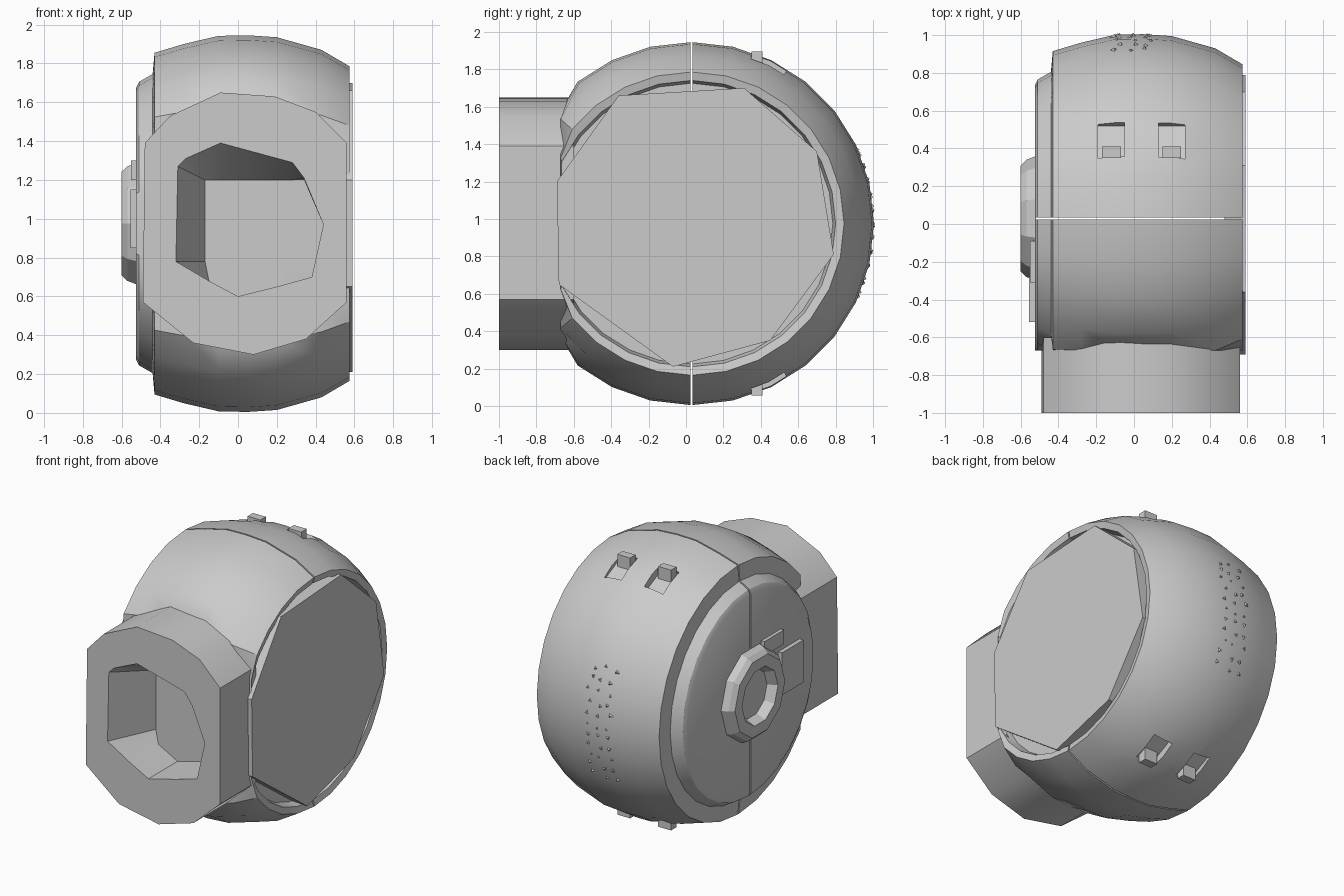
import bpy, bmesh, math, random
from mathutils import Vector, Matrix

default = bpy.data.objects.get("Cube")
if default:
    bpy.data.objects.remove(default, do_unlink=True)

COLOUR = (0.6, 0.6, 0.6, 1)
grey = bpy.data.materials.new("light grey")
grey.use_nodes = True
grey.diffuse_color = COLOUR
for node in grey.node_tree.nodes:
    if node.type == 'BSDF_PRINCIPLED':
        node.inputs["Base Color"].default_value = COLOUR

CY, CZ = 0.03, 0.975      # axis of the barrel body
FRONT = -0.67             # plane where the neck joins the body
random.seed(4)


def finish(name, bm, smooth=False):
    bmesh.ops.remove_doubles(bm, verts=bm.verts, dist=0.0005)
    bmesh.ops.recalc_face_normals(bm, faces=bm.faces)
    mesh = bpy.data.meshes.new(name)
    bm.to_mesh(mesh)
    bm.free()
    mesh.materials.append(grey)
    ob = bpy.data.objects.new(name, mesh)
    bpy.context.collection.objects.link(ob)
    if smooth:
        smooth_object(ob)
    return ob


def smooth_object(ob):
    bpy.ops.object.select_all(action='DESELECT')
    ob.select_set(True)
    bpy.context.view_layer.objects.active = ob
    bpy.ops.object.shade_smooth_by_angle(angle=math.radians(32))


def skin(bm, a, b):
    """Quads between two closed loops of the same length."""
    for i in range(len(a)):
        j = (i + 1) % len(a)
        bm.faces.new((a[i], a[j], b[j], b[i]))


def half_barrel(name, profile, start, shift, steps=14):
    """Half revolution about the x axis, closed at the seam."""
    bm = bmesh.new()
    rows = []
    for k in range(steps + 1):
        t = math.radians(start + 180 * k / steps)
        rows.append([bm.verts.new((x, max(CY + shift + r * math.cos(t), FRONT),
                                   CZ + r * math.sin(t))) for x, r in profile])
    for a, b in zip(rows, rows[1:]):
        for i in range(len(profile) - 1):
            if profile[i][1] == 0:
                bm.faces.new((a[i], a[i + 1], b[i + 1]))
            elif profile[i + 1][1] == 0:
                bm.faces.new((a[i], a[i + 1], b[i]))
            else:
                bm.faces.new((a[i], a[i + 1], b[i + 1], b[i]))
    bm.faces.new(rows[0] + rows[-1][::-1])
    return finish(name, bm)


def box(name, centre, size, tilt=0):
    bm = bmesh.new()
    mat = (Matrix.Translation(centre) @ Matrix.Rotation(tilt, 4, 'X')
           @ Matrix.Diagonal((*size, 1)))
    bmesh.ops.create_cube(bm, size=1, matrix=mat)
    return finish(name, bm)


# Barrel body: a stepped left end and a recessed right end
profile = [(-0.525, 0), (-0.525, 0.7), (-0.51, 0.73), (-0.44, 0.77), (-0.43, 0.88),
           (-0.28, 0.925), (-0.1, 0.967), (0.05, 0.97), (0.2, 0.96), (0.43, 0.895),
           (0.575, 0.81), (0.565, 0.765), (0.5, 0.75), (0.5, 0)]
back_body = half_barrel("back_body", profile, -90, 0.005)
front_body = half_barrel("front_body", profile, 90, -0.005)
smooth_object(front_body)

# Lug pockets cut in the top and bottom of the back body, with a lug in each
for side, word in ((1, "top"), (-1, "bottom")):
    for x in (-0.12, 0.2):
        cutter = box("pocket_cutter", (x, 0.45, CZ + side * 0.87),
                     (0.14, 0.2, 0.1), -side * 0.45)
        cutter.hide_render = True
        mod = back_body.modifiers.new("pocket", 'BOOLEAN')
        mod.operation = 'DIFFERENCE'
        mod.solver = 'EXACT'
        mod.object = cutter
        bpy.context.view_layer.objects.active = back_body
        bpy.ops.object.modifier_apply(modifier=mod.name)
        bpy.data.objects.remove(cutter, do_unlink=True)
        box(word + "_lug", (x, 0.38, CZ + side * 0.87), (0.1, 0.06, 0.1))
smooth_object(back_body)

# Neck: a faceted collar with a tapering opening
outer = [(.56, .57), (.56, 1.39), (.4, 1.55), (.19, 1.63), (-.09, 1.65), (-.35, 1.53),
         (-.48, 1.39), (-.49, .57), (-.23, .36), (.08, .3), (.35, .38)]
inner = [(.38, .7), (.44, .97), (.34, 1.21), (.28, 1.29), (-.09, 1.39), (-.27, 1.31),
         (-.31, 1.27), (-.32, .78), (-.15, .68), (0, .6), (.2, .65)]
bm = bmesh.new()
loops = [[bm.verts.new((x, y, z)) for x, z in pts] for pts, y in (
    (outer, -0.6), (outer, FRONT), (outer, -1), (inner, -1),
    ([(max(x, -0.17), min(z, 1.2)) for x, z in inner], FRONT - 0.005))]
for a, b in zip(loops, loops[1:]):
    skin(bm, a, b)
finish("neck", bm, smooth=True)

# Flat eight-sided cap on the right-hand end of the drum
cap = [(-.36, 1.66), (.31, 1.70), (.7, 1.36), (.79, .81), (.45, .35), (-.07, .21),
       (-.68, .65), (-.69, 1.2)]
bm = bmesh.new()
near, far = [[bm.verts.new((x, y, z)) for y, z in cap] for x in (0.48, 0.59)]
skin(bm, near, far)
bm.faces.new(near)
bm.faces.new(far)
finish("side_cap", bm)

# Hub ring on the opposite side, with a latch plate in front of it
bm = bmesh.new()
rings = []
for x, r in ((-0.52, 0.33), (-0.57, 0.31), (-0.6, 0.28), (-0.6, 0.2), (-0.535, 0.17)):
    rings.append([bm.verts.new((x, CY + r * math.cos(k * math.tau / 10),
                                CZ + r * math.sin(k * math.tau / 10)))
                  for k in range(10)])
for a, b in zip(rings, rings[1:]):
    skin(bm, a, b)
bm.faces.new(rings[-1])
finish("hub_ring", bm)
box("latch_plate", (-0.53, -0.4, 1.0), (0.05, 0.24, 0.3))
box("latch_tab", (-0.53, -0.2, 1.25), (0.04, 0.22, 0.1))

# Rough grip patch of small pyramids on the back
bm = bmesh.new()
for row in range(11):
    for col in range(3):
        t = math.radians(-23 + 4.6 * row + random.uniform(-1, 1))
        out = Vector((0, math.cos(t), math.sin(t)))
        spot = Vector((-0.09 + 0.08 * col + random.uniform(-.02, .02), CY, CZ)) + out * 0.966
        turn = out.to_track_quat('Z', 'Y').to_matrix().to_4x4()
        bmesh.ops.create_cone(bm, cap_ends=True, segments=3, radius1=0.035, radius2=0,
                              depth=0.03, matrix=Matrix.Translation(spot) @ turn
                              @ Matrix.Rotation(random.uniform(0, 6), 4, 'Z'))
finish("grip_patch", bm)
